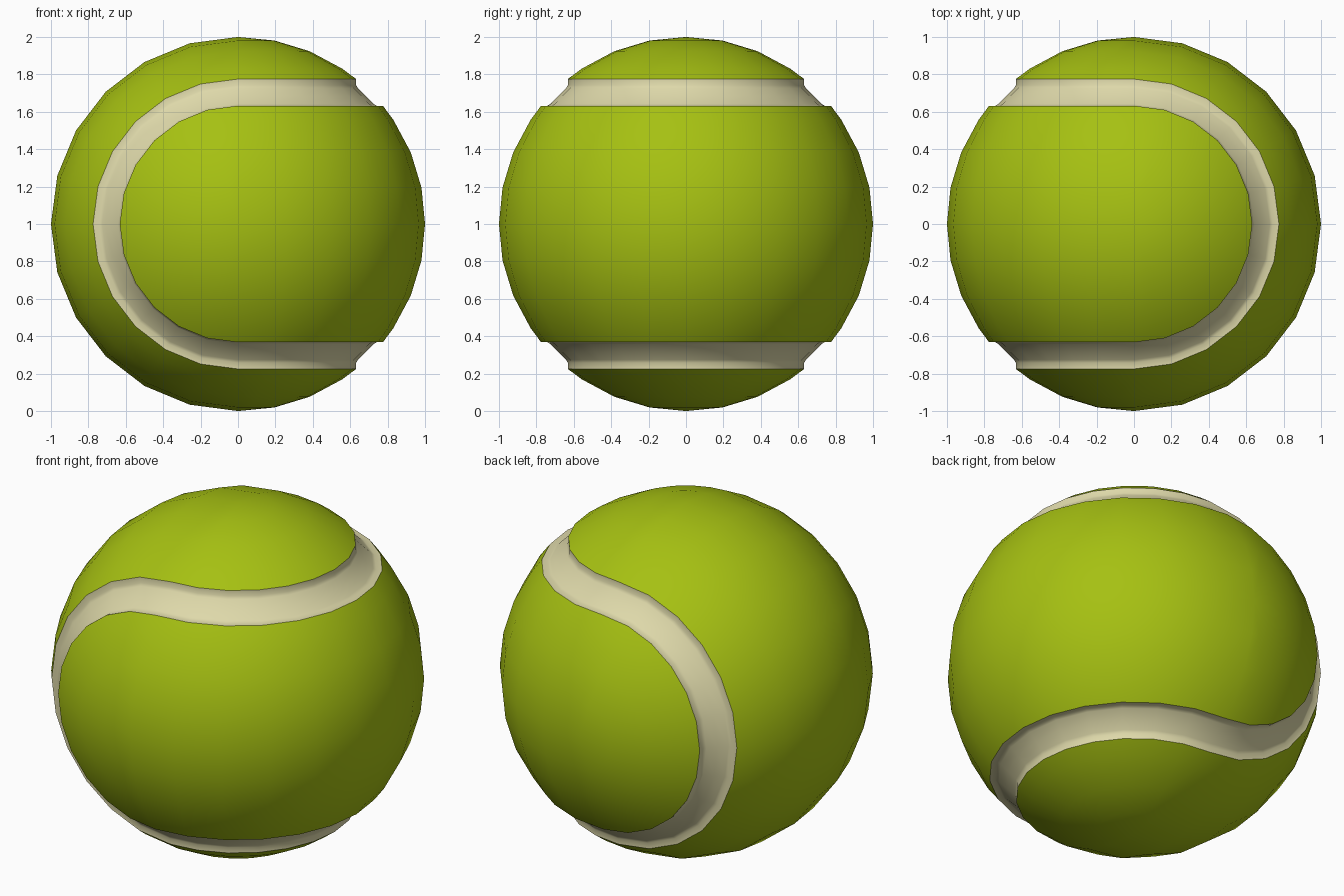
import bpy, bmesh
from math import radians, sin, cos
from mathutils import Vector

if "Cube" in bpy.data.objects:
    bpy.data.objects.remove(bpy.data.objects["Cube"])

LON = [radians(-90 + 15 * i) for i in range(13)]   # half turn in 15 degree steps
EDGE = 39.2                                        # latitude where the felt stops


def material(name, rgb):
    m = bpy.data.materials.new(name)
    m.diffuse_color = (*rgb, 1)
    m.use_nodes = True
    m.node_tree.nodes["Principled BSDF"].inputs["Base Color"].default_value = m.diffuse_color
    return m


def arc(lats):
    return [(cos(radians(a)), sin(radians(a))) for a in lats]


def mirrored(profile):
    return [(r, -z) for r, z in reversed(profile)]


def sweep(bm, profile, turned):
    """Half turn of an (r, z) profile, on +x about z, or turned: on -x about y."""
    rows = []
    for a in LON:
        row = []
        for r, z in profile:
            x, y = r * cos(a), r * sin(a)
            co = Vector((-x, z, y)) if turned else Vector((x, y, z))
            row.append(bm.verts.new(co + Vector((0, 0, 1))))
        rows.append(row)
    for p, q in zip(rows, rows[1:]):
        for i in range(len(profile) - 1):
            bm.faces.new((p[i], q[i], q[i + 1], p[i + 1]))


def build(name, parts, mat):
    bm = bmesh.new()
    for profile, turned in parts:
        sweep(bm, profile, turned)
    bmesh.ops.remove_doubles(bm, verts=bm.verts, dist=0.0005)
    bmesh.ops.dissolve_degenerate(bm, edges=bm.edges, dist=0.0001)
    for f in bm.faces:
        f.smooth = True
    me = bpy.data.meshes.new(name)
    bm.to_mesh(me)
    bm.free()
    me.materials.append(mat)
    ob = bpy.data.objects.new(name, me)
    bpy.context.collection.objects.link(ob)


felt = material("felt_green", (0.38, 0.53, 0.006))
rubber = material("seam_cream", (0.73, 0.69, 0.40))

# Profiles: wide belt, polar cap, and the recessed seam between them
belt = arc([-EDGE] + [11.25 * i for i in range(-3, 4)] + [EDGE])
cap = arc([90 - EDGE] + [11.25 * i for i in range(5, 9)])
s, c = sin(radians(EDGE)), cos(radians(EDGE))
groove = [(c, s), (0.742, s), (0.726, 0.641), (0.684, 0.684),
          (0.641, 0.726), (s, 0.742), (s, c)]

# Two interlocking felt panels: a belt on one half, caps on the other
for name, turned in (("felt_panel_front_back", False), ("felt_panel_top_bottom", True)):
    build(name, [(belt, turned), (cap, not turned), (mirrored(cap), not turned)], felt)

# Continuous seam winding between the panels
build("seam", [(p, t) for t in (False, True) for p in (groove, mirrored(groove))], rubber)
